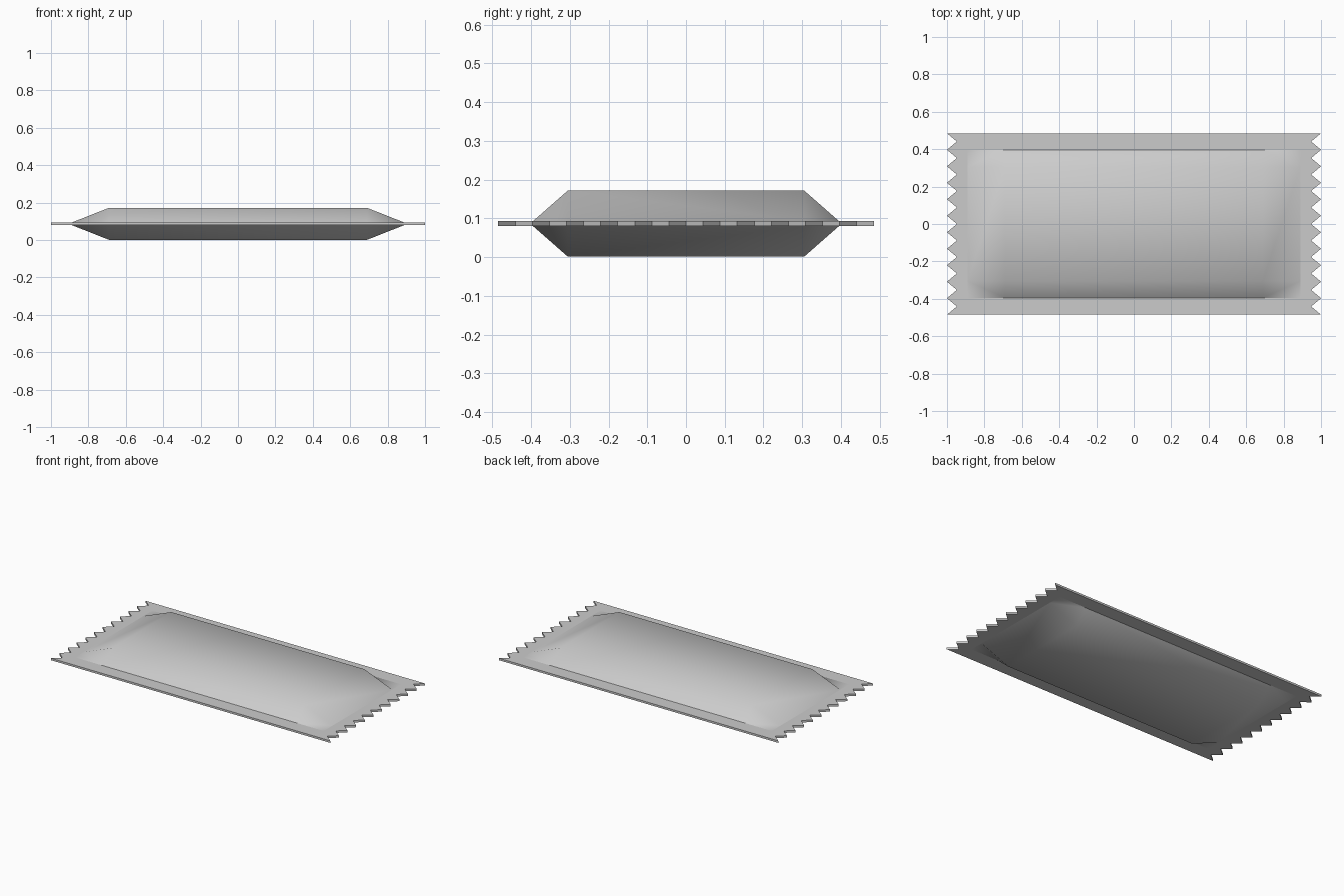
import bpy, bmesh

if "Cube" in bpy.data.objects:
    bpy.data.objects.remove(bpy.data.objects["Cube"])

HX, HY = 1.0, 0.485          # outer half size
TEETH, DEPTH = 11, 0.053     # zigzag ends
XS = [-0.89, -0.69, 0.69, 0.89]
YS = [-0.395, -0.305, 0.305, 0.395]
MID, SEAL, BULGE = 0.0865, 0.0065, 0.0855

bm = bmesh.new()
base_edges, rims = [], []

# Zigzag profile of one end, running from -y to +y
zigzag = [(HX - DEPTH * (i % 2), -HY + HY * i / TEETH) for i in range(2 * TEETH + 1)]
outline = zigzag + [(-x, y) for x, y in reversed(zigzag)]

# One film layer above and one below the seal plane
for s in (1, -1):
    rim = [bm.verts.new((x, y, MID + s * SEAL)) for x, y in outline]
    rims.append(rim)
    g = [[bm.verts.new((x, y, MID + s * (BULGE if i in (1, 2) and j in (1, 2) else SEAL)))
          for j, y in enumerate(YS)] for i, x in enumerate(XS)]

    # Pillow: flat panel, sloped sides, folded corners
    for i in range(3):
        for j in range(3):
            a, b, c, d = g[i][j], g[i + 1][j], g[i + 1][j + 1], g[i][j + 1]
            if i == 1 or j == 1:
                bm.faces.new((a, b, c, d))
            elif i == j:
                bm.faces.new((a, b, d))
                bm.faces.new((b, c, d))
            else:
                bm.faces.new((a, b, c))
                bm.faces.new((a, c, d))

    # Flat seal border around the pillow
    n = len(zigzag)
    right, left = rim[:n], rim[n:]
    bm.faces.new(right + g[3][::-1])
    bm.faces.new(left + g[0])
    bm.faces.new([right[-1], left[0]] + [g[i][3] for i in range(4)])
    bm.faces.new([left[-1], right[0]] + [g[i][0] for i in (3, 2, 1, 0)])
    for k in range(3):
        base_edges += [(g[0][k], g[0][k + 1]), (g[3][k], g[3][k + 1]),
                       (g[k][0], g[k + 1][0]), (g[k][3], g[k + 1][3])]

# Thin cut edge joining both layers
top, bottom = rims
for k in range(len(top)):
    m = (k + 1) % len(top)
    bm.faces.new((top[k], bottom[k], bottom[m], top[m]))

bmesh.ops.recalc_face_normals(bm, faces=bm.faces)
for f in bm.faces:
    f.smooth = True
for a, b in base_edges:
    bm.edges.get((a, b)).smooth = False
for e in bm.edges:
    if e.calc_face_angle(0) > 1.0:
        e.smooth = False

mesh = bpy.data.meshes.new("sealed_wrapper")
bm.to_mesh(mesh)
bm.free()
obj = bpy.data.objects.new("sealed_wrapper", mesh)
bpy.context.collection.objects.link(obj)
